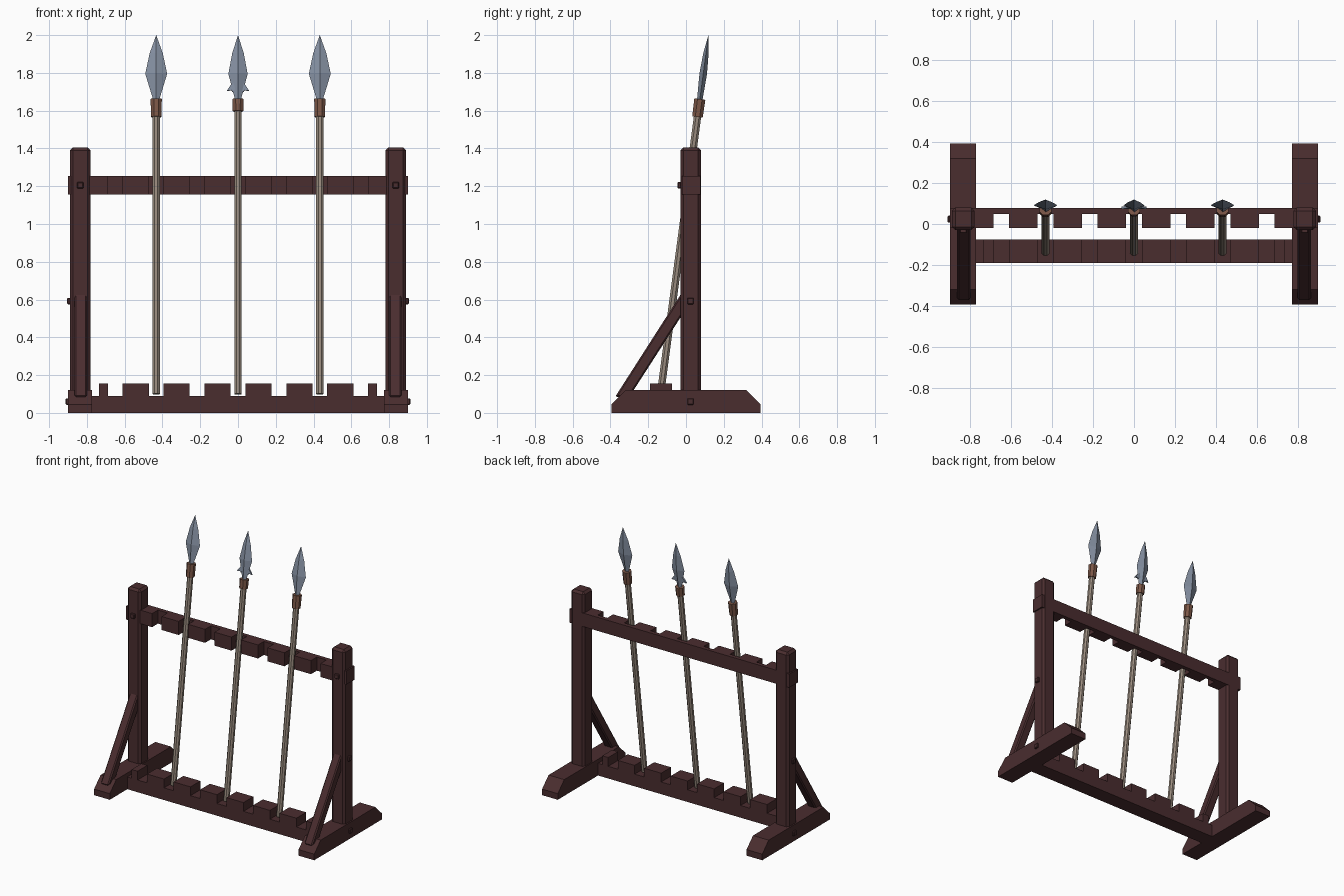
import bpy, bmesh, math
from mathutils import Vector, Matrix

cube = bpy.data.objects.get("Cube")
if cube:
    bpy.data.objects.remove(cube)


def material(name, rgb):
    m = bpy.data.materials.new(name)
    m.use_nodes = True
    m.diffuse_color = (*rgb, 1)
    m.node_tree.nodes["Principled BSDF"].inputs["Base Color"].default_value = (*rgb, 1)
    return m


WOOD = material("dark red wood", (0.068, 0.026, 0.028))
SHAFT = material("pale shaft wood", (0.32, 0.26, 0.21))
LEATHER = material("brown binding", (0.20, 0.095, 0.063))
STEEL = material("blue grey steel", (0.235, 0.28, 0.36))


def finish(name, bm, mat, bevel=0):
    bmesh.ops.recalc_face_normals(bm, faces=bm.faces)
    me = bpy.data.meshes.new(name)
    bm.to_mesh(me)
    bm.free()
    me.materials.append(mat)
    ob = bpy.data.objects.new(name, me)
    bpy.context.collection.objects.link(ob)
    if bevel:
        mod = ob.modifiers.new("chamfer", "BEVEL")
        mod.width, mod.segments = bevel, 1
    return ob


def prism(name, outline, axis, lo, hi, mat=WOOD, bevel=0):
    """Extrude a 2D outline along the given axis from lo to hi."""
    bm = bmesh.new()

    def point(p, d):
        c = list(p)
        c.insert("xyz".index(axis), d)
        return bm.verts.new(c)

    face = bm.faces.new([point(p, lo) for p in outline])
    ext = bmesh.ops.extrude_face_region(bm, geom=[face])
    shift = Vector([hi - lo if a == axis else 0 for a in "xyz"])
    moved = [v for v in ext["geom"] if isinstance(v, bmesh.types.BMVert)]
    bmesh.ops.translate(bm, verts=moved, vec=shift)
    return finish(name, bm, mat, bevel)


def box(name, x, y, z, mat=WOOD, bevel=0):
    rect = [(x[0], y[0]), (x[1], y[0]), (x[1], y[1]), (x[0], y[1])]
    return prism(name, rect, "z", z[0], z[1], mat, bevel)


def comb(half, back, notch, tip, ends):
    """Toothed outline: straight back edge and evenly spaced square notches."""
    pts = [(half, back), (-half, back)]
    gap, pitch = 0.039, 0.2165
    if ends:
        pts += [(-half, notch), (-ends, notch), (-ends, tip)]
    else:
        pts.append((-half, tip))
    for i in range(-3, 4):
        a, b = i * pitch - gap, i * pitch + gap
        pts += [(a, tip), (a, notch), (b, notch), (b, tip)]
    if ends:
        pts += [(ends, tip), (ends, notch), (half, notch)]
    else:
        pts.append((half, tip))
    return pts


# Notched rails
prism("upper_rail", comb(0.90, 0.078, 0.048, -0.02, 0), "z", 1.155, 1.255)
prism("lower_rail", comb(0.775, 0.0, 0.09, 0.155, 0.737), "y", -0.19, -0.075)

# Side frames: foot, post, brace and pegs
for side, s in (("left", 1), ("right", -1)):
    def span(a, b):
        return sorted((s * a, s * b))

    foot = [(-0.395, 0), (0.395, 0), (0.395, 0.045), (0.32, 0.12),
            (-0.32, 0.12), (-0.395, 0.045)]
    prism(side + "_foot", foot, "x", *span(0.772, 0.90))
    box(side + "_post", span(0.78, 0.89), (-0.03, 0.08), (0.10, 1.405), bevel=0.016)
    brace = [(-0.375, 0.085), (-0.30, 0.085), (-0.01, 0.535), (-0.01, 0.655)]
    prism(side + "_brace", brace, "x", *span(0.80, 0.865), bevel=0.008)
    box(side + "_rail_peg", span(0.818, 0.852), (-0.045, 0), (1.188, 1.222), bevel=0.004)
    box(side + "_post_peg", span(0.86, 0.905), (0.007, 0.041), (0.575, 0.609), bevel=0.004)
    box(side + "_foot_peg", span(0.87, 0.912), (0.007, 0.041), (0.043, 0.077), bevel=0.004)

# Spears, built upright and leaned back against the upper rail
LEAN = Matrix.Translation((0, -0.135, 0.10)) @ Matrix.Rotation(-math.radians(7.6), 4, "X")


def rod(name, x, lo, hi, r1, r2, sides, mat):
    bm = bmesh.new()
    bmesh.ops.create_cone(bm, cap_ends=True, segments=sides, radius1=r1, radius2=r2,
                          depth=hi - lo)
    turn = Matrix.Rotation(math.pi / sides, 4, "Z")
    place = Matrix.Translation((x, 0, (lo + hi) / 2))
    bm.transform(Matrix.Translation((x, 0, 0)) @ LEAN @
                 Matrix.Translation((-x, 0, 0)) @ place @ turn)
    return finish(name, bm, mat)


def spearhead(name, x, wide):
    bm = bmesh.new()
    rings = []
    for z, w, t in ((1.565, 0.014, 0.014), (1.71, wide, 0.02), (1.82, wide * 0.6, 0.014)):
        rings.append([bm.verts.new((x + a * w, b * t, z))
                      for a, b in ((1, 0), (0, 1), (-1, 0), (0, -1))])
    tip = bm.verts.new((x, 0, 1.917))
    bm.faces.new(rings[0])
    for i in range(4):
        j = (i + 1) % 4
        for low, high in zip(rings, rings[1:]):
            bm.faces.new((low[i], low[j], high[j], high[i]))
        bm.faces.new((rings[-1][i], rings[-1][j], tip))
    bm.transform(LEAN)
    return finish(name, bm, STEEL)


for name, x, wide, wrap in (("right", -0.433, 0.058, 1.48), ("middle", 0, 0.051, 1.51),
                            ("left", 0.433, 0.058, 1.48)):
    rod(name + "_spear_shaft", x, 0, 1.55, 0.021, 0.021, 8, SHAFT)
    rod(name + "_spear_binding", x, wrap, 1.575, 0.030, 0.032, 8, LEATHER)
    spearhead(name + "_spearhead", x, wide)

# Small barbs at the base of the middle spearhead
for side, s in (("left", 1), ("right", -1)):
    outline = [(0, 1.645), (s * 0.03, 1.612), (s * 0.034, 1.622), (s * 0.06, 1.618),
               (s * 0.038, 1.65), (s * 0.02, 1.665)]
    barb = prism(side + "_barb", outline, "y", -0.006, 0.006, STEEL)
    barb.data.transform(LEAN)
